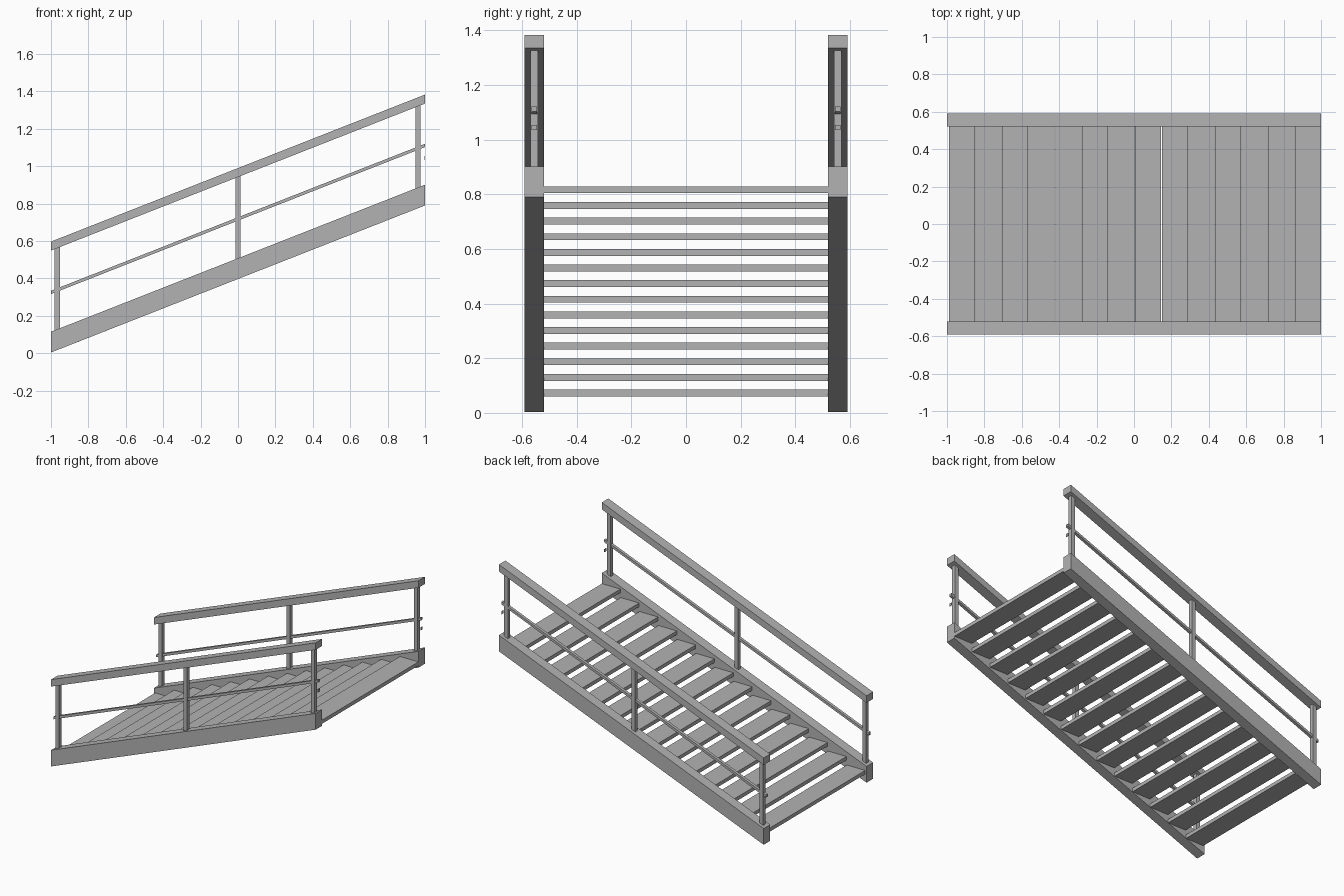
import bpy
import bmesh

cube = bpy.data.objects.get("Cube")
if cube:
    bpy.data.objects.remove(cube, do_unlink=True)

steel = bpy.data.materials.new("grey_steel")
steel.use_nodes = True
GREY = (0.45, 0.45, 0.45, 1)
steel.diffuse_color = GREY
steel.node_tree.nodes["Principled BSDF"].inputs["Base Color"].default_value = GREY

SLOPE = 0.393  # rise per unit of run


def beam(name, x0, x1, y0, y1, low, high, slope=SLOPE):
    """Plumb-cut beam; low and high are its heights at x = 0."""
    bm = bmesh.new()
    profile = [(x0, low), (x1, low), (x1, high), (x0, high)]
    face = bm.faces.new([bm.verts.new((x, y0, z + slope * x)) for x, z in profile])
    side = bmesh.ops.extrude_face_region(bm, geom=[face])
    moved = [v for v in side["geom"] if isinstance(v, bmesh.types.BMVert)]
    bmesh.ops.translate(bm, verts=moved, vec=(0, y1 - y0, 0))
    bmesh.ops.recalc_face_normals(bm, faces=bm.faces)
    mesh = bpy.data.meshes.new(name)
    bm.to_mesh(mesh)
    bm.free()
    mesh.materials.append(steel)
    obj = bpy.data.objects.new(name, mesh)
    bpy.context.collection.objects.link(obj)
    return obj


# Stringers, handrails, middle rails and posts on both sides
for side, s in (("right", -1), ("left", 1)):
    outer = sorted((s * 0.52, s * 0.59))
    inner = sorted((s * 0.542, s * 0.568))
    rod = sorted((s * 0.545, s * 0.565))
    beam(f"{side}_stringer", -1, 1, *outer, 0.397, 0.508)
    beam(f"{side}_handrail", -1, 1, *outer, 0.942, 0.99)
    beam(f"{side}_middle_rail", -1, 1, *rod, 0.709, 0.727)
    for place, x in (("lower", -0.967), ("middle", 0), ("upper", 0.963)):
        beam(f"{side}_{place}_post", x - 0.014, x + 0.014, *inner, 0.5, 0.945)
    # Small end plate under the upper end of the middle rail
    beam(f"{side}_end_plate", 0.997, 1, *rod, 1.034, 1.054, slope=0)

# Treads
COUNT, GOING, RISE = 14, 0.1423, 0.0572
for i in range(COUNT):
    x = -0.99 + i * GOING
    z = 0.06 + i * RISE
    beam(f"tread_{i + 1}", x, x + GOING - 0.003, -0.522, 0.522, z, z + 0.025, slope=0)
